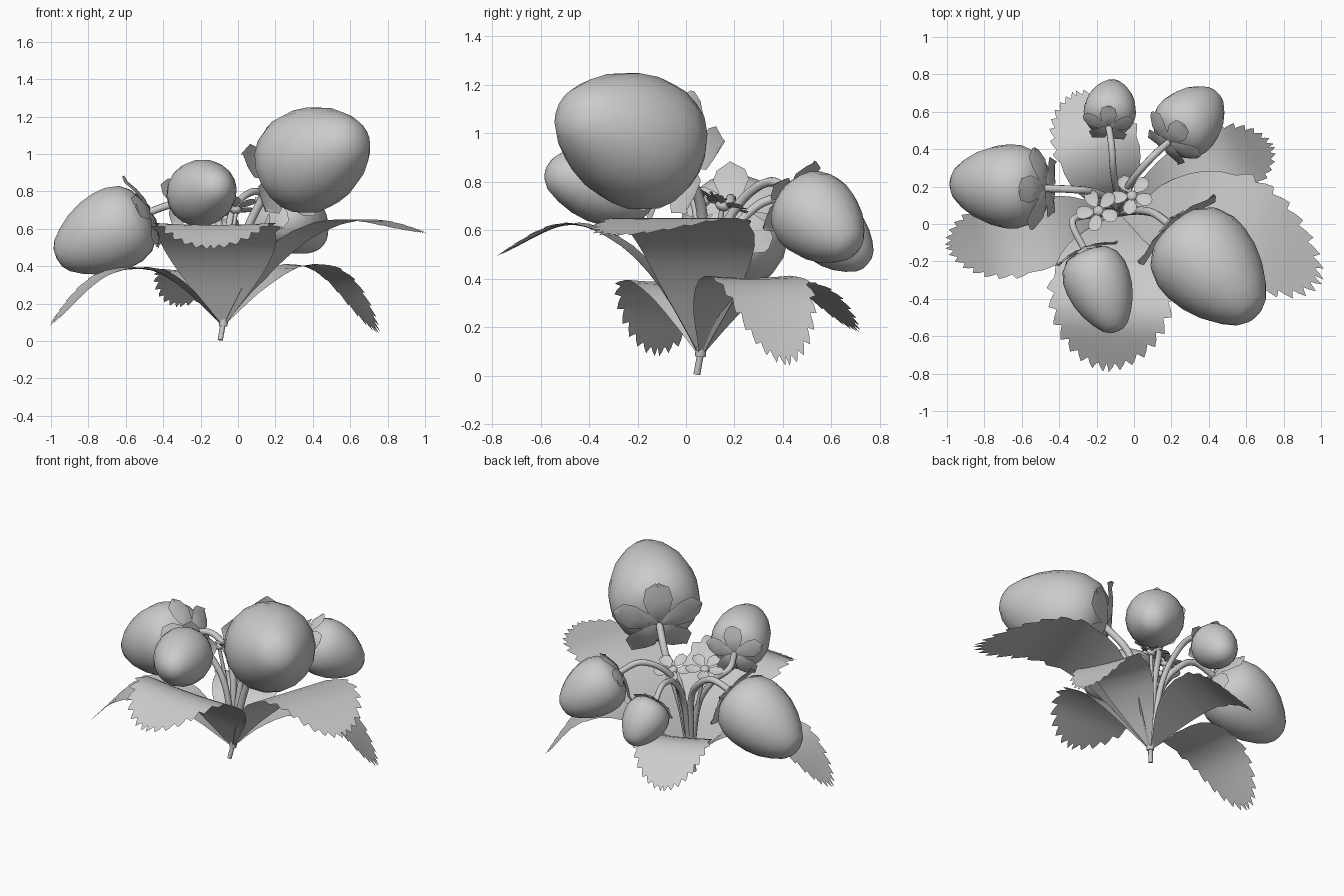
import bpy, bmesh, math
from mathutils import Vector

old = bpy.data.objects.get("Cube")
if old:
    bpy.data.objects.remove(old)

grey = bpy.data.materials.new("plain grey")
grey.use_nodes = True
grey.diffuse_color = (0.6, 0.6, 0.6, 1)
grey.node_tree.nodes["Principled BSDF"].inputs["Base Color"].default_value = (0.6, 0.6, 0.6, 1)

ROOT = Vector((-0.08, 0.06, 0.08))


def finish(bm, name, angle=60):
    bmesh.ops.remove_doubles(bm, verts=bm.verts, dist=0.0005)
    me = bpy.data.meshes.new(name)
    bm.to_mesh(me)
    bm.free()
    ob = bpy.data.objects.new(name, me)
    bpy.context.collection.objects.link(ob)
    me.materials.append(grey)
    bpy.ops.object.select_all(action='DESELECT')
    ob.select_set(True)
    bpy.context.view_layer.objects.active = ob
    bpy.ops.object.shade_smooth_by_angle(angle=math.radians(angle))


def skin(bm, rows, closed=False):
    """Join rows of points with quads."""
    vs = [[bm.verts.new(p) for p in row] for row in rows]
    for a, b in zip(vs, vs[1:]):
        n = len(a)
        for i in range(n if closed else n - 1):
            j = (i + 1) % n
            bm.faces.new((a[i], a[j], b[j], b[i]))


def smooth_path(points, steps=8):
    """Catmull-Rom samples through the points."""
    p = [Vector(q) for q in points]
    p = [2 * p[0] - p[1]] + p + [2 * p[-1] - p[-2]]
    out = []
    for a, b, c, d in zip(p, p[1:], p[2:], p[3:]):
        for k in range(steps):
            t = k / steps
            out.append(0.5 * (2 * b + (c - a) * t + (2 * a - 5 * b + 4 * c - d) * t * t
                              + (3 * b - a - 3 * c + d) * t ** 3))
    return out + [p[-2]]


def along(path, u):
    """Point and tangent at fraction u of the path length."""
    lens = [(b - a).length for a, b in zip(path, path[1:])]
    goal = u * sum(lens)
    for i, l in enumerate(lens):
        if goal <= l or i == len(lens) - 1:
            d = (path[i + 1] - path[i]) / l
            return path[i] + d * goal, d
        goal -= l


def axes(d):
    side = d.cross(Vector((0, 0, 1))).normalized()
    return side, side.cross(d).normalized()


def tube(name, points, radius, sides=8):
    path = smooth_path(points)
    bm = bmesh.new()
    rows = []
    s = None
    for i, p in enumerate(path):
        d = (path[min(i + 1, len(path) - 1)] - path[max(i - 1, 0)]).normalized()
        s = d.orthogonal() if s is None else s - d * s.dot(d)
        s.normalize()
        n = d.cross(s)
        rows.append([p + radius * (s * math.cos(a) + n * math.sin(a))
                     for a in (math.tau * k / sides for k in range(sides))])
    skin(bm, rows, True)
    bmesh.ops.holes_fill(bm, edges=bm.edges, sides=sides)
    finish(bm, name)


# Leaves: wedge from the root, tapering toothed end
def leaf(name, points, half, cup):
    path = smooth_path([ROOT] + points)
    heading = path[-1] - path[0]
    heading.z = 0
    side = heading.normalized().cross(Vector((0, 0, 1)))
    mid, end, teeth = 0.55, 0.41, 8
    outline = [(mid * k / 8, half * (0.03 + 0.97 * math.sin(k / 8 * math.pi / 2) ** 1.1), 1)
               for k in range(8)]
    for k in range(teeth * 3 + 1):
        a = math.pi / 2 * k / (teeth * 3)
        outline.append((mid + end * math.sin(a), half * math.cos(a) ** 1.15, (0.98, 1.05, 1.1)[k % 3]))
    rows = []
    for u, w, tooth in outline:
        row = []
        for k in range(-4, 5):
            s = k / 4
            r = 1 + (tooth - 1) * s ** 4
            p, d = along(path, min(mid + (u - mid) * r if u > mid else u, 1))
            v = s * w * r
            row.append(p + side * v + side.cross(d) * (cup * v * v / half))
        rows.append(row)
    bm = bmesh.new()
    skin(bm, rows)
    finish(bm, name)


leaf("front_leaf", [(-0.09, -0.1, 0.37), (-0.11, -0.28, 0.55), (-0.13, -0.5, 0.62), (-0.15, -0.79, 0.49)], 0.32, 0.03)
leaf("right_leaf", [(0.15, 0.06, 0.4), (0.36, 0.03, 0.58), (0.64, -0.06, 0.65), (1.01, -0.31, 0.575)], 0.275, 0.0)
leaf("left_low_leaf", [(-0.3, 0.01, 0.3), (-0.5, -0.05, 0.385), (-0.75, -0.09, 0.33), (-1.01, -0.12, 0.08)], 0.2, 0.05)
leaf("right_back_leaf", [(0.1, 0.14, 0.28), (0.3, 0.24, 0.4), (0.52, 0.34, 0.34), (0.75, 0.42, 0.04)], 0.195, 0.05)
leaf("back_leaf", [(-0.13, 0.2, 0.28), (-0.18, 0.37, 0.37), (-0.24, 0.53, 0.34), (-0.32, 0.71, 0.18)], 0.22, 0.05)

# Root stub
tube("root_stub", [(-0.095, 0.045, 0.005), ROOT + Vector((0, 0, 0.01))], 0.014)

FRUIT = ((0, 0), (0.01, 0.3), (0.05, 0.65), (0.14, 0.88), (0.27, 0.99), (0.4, 1), (0.55, 0.94),
         (0.7, 0.81), (0.84, 0.61), (0.94, 0.41), (0.985, 0.23), (1, 0))
SEPAL = ((-0.03, 0.05, 0.08), (-0.05, 0.3, 0.22), (0.03, 0.62, 0.33), (0.14, 0.88, 0.26), (0.14, 1.03, 0.03))


# Fruit with its ring of sepals and arching stalk
def fruit(name, base, tip, radius, bends, sides=18):
    base, tip = Vector(base), Vector(tip)
    d = tip - base
    s, n = axes(d.normalized())
    ring = [math.tau * k / sides for k in range(sides)]
    bm = bmesh.new()
    skin(bm, [[base + d * t + (s * math.cos(a) + n * math.sin(a)) * r * radius for a in ring]
              for t, r in FRUIT], True)
    finish(bm, name)
    bm = bmesh.new()
    d.normalize()
    for k in range(5):
        a = math.tau * (k + 0.3) / 5
        out = s * math.cos(a) + n * math.sin(a)
        wide = d.cross(out)
        skin(bm, [[base + radius * (d * (h - 0.03 + 0.06 * abs(x)) + out * r + wide * w * x)
                   for x in (-1, 0, 1)] for h, r, w in SEPAL])
    finish(bm, name + "_sepals")
    tube(name + "_stalk", [ROOT] + bends + [base + d * 0.02], 0.014 + radius * 0.03)


fruit("big_fruit", (0.215, -0.02, 0.89), (0.645, -0.49, 1.095), 0.278,
      [(-0.02, 0.07, 0.4), (0.05, 0.07, 0.6), (0.12, 0.05, 0.74)])
fruit("left_fruit", (-0.48, 0.19, 0.69), (-0.97, 0.22, 0.44), 0.225,
      [(-0.12, 0.12, 0.5), (-0.21, 0.17, 0.66), (-0.33, 0.185, 0.73)])
fruit("front_fruit", (-0.26, -0.14, 0.765), (-0.09, -0.575, 0.835), 0.178,
      [(-0.13, 0.06, 0.45), (-0.23, 0.05, 0.64), (-0.33, 0.01, 0.74)])
fruit("back_fruit", (-0.14, 0.52, 0.66), (-0.11, 0.75, 0.46), 0.14,
      [(-0.09, 0.15, 0.5), (-0.11, 0.28, 0.69), (-0.12, 0.42, 0.73)])
fruit("back_right_fruit", (0.19, 0.44, 0.74), (0.435, 0.69, 0.525), 0.18,
      [(-0.06, 0.12, 0.5), (-0.02, 0.22, 0.71), (0.09, 0.35, 0.8)])


# Five-petalled flowers with a domed centre
def flower(name, centre, up):
    c, up = Vector(centre), Vector(up).normalized()
    s = up.orthogonal().normalized()
    n = up.cross(s)
    bm = bmesh.new()
    for k in range(5):
        a = math.tau * k / 5
        out = s * math.cos(a) + n * math.sin(a)
        wide = up.cross(out)
        skin(bm, [[c + out * r + wide * w * x + up * (0.15 * r + 0.01 * x * x) for x in (-1, 0, 1)]
                  for r, w in ((0.025, 0.01), (0.05, 0.03), (0.08, 0.038), (0.105, 0.03), (0.118, 0.012))])
    finish(bm, name + "_petals")
    bm = bmesh.new()
    skin(bm, [[c + 0.03 * ((s * math.cos(b) + n * math.sin(b)) * math.cos(e) + up * math.sin(e) * 0.7)
               for b in (math.tau * j / 10 for j in range(10))]
              for e in (math.pi / 8 * i for i in range(-4, 5))], True)
    finish(bm, name + "_centre")
    tube(name + "_stalk", [ROOT, (ROOT + c) / 2 + Vector((0, 0.01, 0.05)), c], 0.011)


flower("left_flower", (-0.19, 0.07, 0.72), (-0.2, 0.3, 1))
flower("right_flower", (-0.01, 0.15, 0.7), (-0.1, 0.45, 1))
